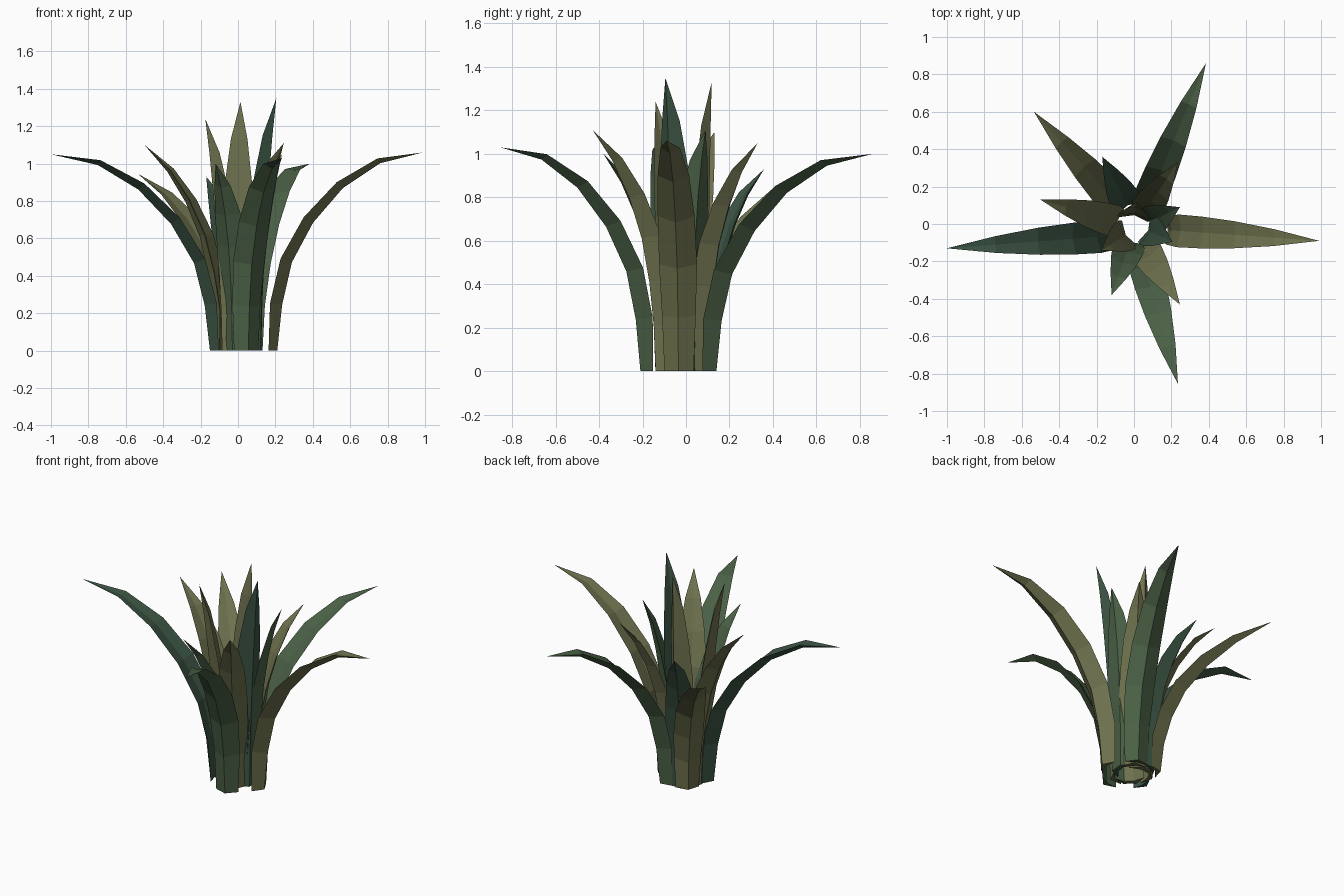
import bpy, bmesh
from mathutils import Vector

if "Cube" in bpy.data.objects:
    bpy.data.objects.remove(bpy.data.objects["Cube"])


def material(name, rgb):
    m = bpy.data.materials.new(name)
    m.diffuse_color = (*rgb, 1)
    m.use_nodes = True
    m.node_tree.nodes["Principled BSDF"].inputs["Base Color"].default_value = m.diffuse_color
    return m


OLIVE = material("olive", (0.155, 0.165, 0.075))
GREEN = material("green", (0.07, 0.12, 0.062))
TEAL = material("teal", (0.045, 0.09, 0.058))

# blade width and keel depth at each station, base to tip
WIDTH = [0.135, 0.155, 0.175, 0.17, 0.145, 0.09]
DEPTH = [0.042, 0.06, 0.058, 0.053, 0.042, 0.028]

# bend profiles: fraction of reach and of height at each station
OUTER = ([0, 0.033, 0.10, 0.245, 0.45, 0.705, 1], [0, 0.23, 0.445, 0.645, 0.82, 0.945, 1])
MIDDLE = ([0, 0.03, 0.10, 0.22, 0.42, 0.68, 1], [0, 0.19, 0.37, 0.55, 0.72, 0.87, 1])
CORE = ([0, 0.06, 0.18, 0.34, 0.53, 0.75, 1], [0, 0.17, 0.34, 0.51, 0.68, 0.85, 1])


def leaf(name, base, tip, bend, deep, mat):
    """Keeled, channelled blade bending from base (x, y) to tip (x, y, z)."""
    b = Vector((*base, 0))
    t = Vector(tip)
    reach = Vector((t.x - b.x, t.y - b.y, 0))
    out = reach.normalized()
    side = Vector((-out.y, out.x, 0))
    path = [b + reach * r + Vector((0, 0, t.z * h)) for r, h in zip(*bend)]

    bm = bmesh.new()
    rings = []
    for i in range(6):
        if i == 0:
            inward = -out
        else:
            tan = (path[i + 1] - path[i - 1]).normalized()
            inward = (Vector((0, 0, 1)) * tan.dot(out) - out * tan.z).normalized()
        p, w, d = path[i], WIDTH[i] / 2, DEPTH[i] * deep
        pts = [p, p + inward * d + side * w, p + inward * d * 0.7, p + inward * d - side * w]
        rings.append([bm.verts.new(q) for q in pts])
    end = bm.verts.new(path[6])
    for lo, hi in zip(rings, rings[1:]):
        for k in range(4):
            n = (k + 1) % 4
            bm.faces.new((lo[k], lo[n], hi[n], hi[k]))
    for k in range(4):
        bm.faces.new((rings[-1][k], rings[-1][(k + 1) % 4], end))
    bm.faces.new(rings[0][::-1])
    bmesh.ops.recalc_face_normals(bm, faces=bm.faces)
    me = bpy.data.meshes.new(name)
    bm.to_mesh(me)
    bm.free()
    me.materials.append(mat)
    bpy.context.collection.objects.link(bpy.data.objects.new(name, me))


# outer drooping leaves
outer = [
    ((0.21, -0.035), (0.99, -0.09, 1.06), OLIVE),
    ((-0.15, -0.065), (-1.0, -0.13, 1.05), TEAL),
    ((0.085, 0.14), (0.385, 0.86, 1.0), GREEN),
    ((0.055, -0.21), (0.235, -0.855, 1.03), GREEN),
]
# middle arching leaves
middle = [
    ((-0.10, 0.12), (-0.535, 0.60, 0.945), OLIVE),
    ((-0.12, 0.02), (-0.50, 0.13, 1.10), OLIVE),
    ((0.06, -0.14), (0.245, -0.43, 1.11), OLIVE),
    ((-0.03, -0.13), (-0.12, -0.38, 1.0), GREEN),
    ((-0.05, 0.13), (-0.17, 0.36, 0.93), TEAL),
    ((0.08, 0.10), (0.235, 0.33, 1.05), OLIVE),
    ((0.125, 0.03), (0.245, 0.09, 1.11), GREEN),
]
# upright core leaves
core = [
    ((0.12, -0.055), (0.205, -0.095, 1.35), TEAL),
    ((0.01, 0.10), (0.013, 0.118, 1.33), OLIVE),
    ((-0.085, -0.085), (-0.175, -0.14, 1.24), OLIVE),
]
for label, group, bend, deep in (("outer_leaf", outer, OUTER, 1.0),
                                 ("middle_leaf", middle, MIDDLE, 1.0),
                                 ("core_leaf", core, CORE, 1.3)):
    for n, (base, tip, mat) in enumerate(group, 1):
        leaf(f"{label}_{n}", base, tip, bend, deep, mat)
